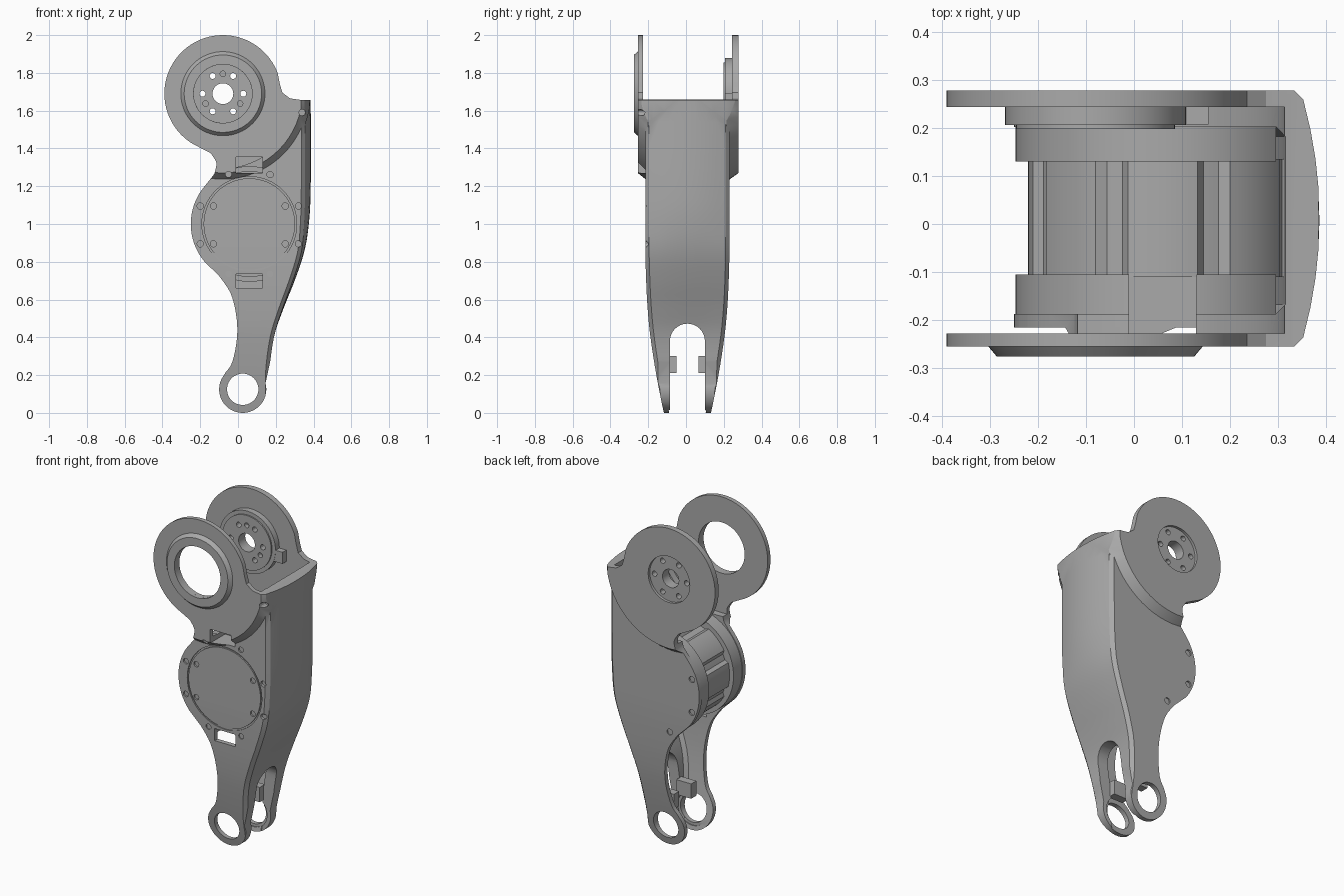
import bpy, bmesh, math
from mathutils import Vector

if "Cube" in bpy.data.objects:
    bpy.data.objects.remove(bpy.data.objects["Cube"])

grey = bpy.data.materials.new("machined_grey")
grey.use_nodes = True
GREY = (0.4, 0.4, 0.4, 1)
grey.diffuse_color = GREY
grey.node_tree.nodes["Principled BSDF"].inputs["Base Color"].default_value = GREY

HUB = (-0.08, 1.69)      # upper joint centre (x, z)
MOTOR = (0.06, 1.0)      # motor centre
LUG = (0.025, 0.125)     # lower joint centre


def finish(name, bm):
    bmesh.ops.recalc_face_normals(bm, faces=bm.faces)
    mesh = bpy.data.meshes.new(name)
    bm.to_mesh(mesh)
    bm.free()
    mesh.materials.append(grey)
    ob = bpy.data.objects.new(name, mesh)
    bpy.context.collection.objects.link(ob)
    return ob


def prism(name, pts, a, b, axis="y"):
    """Extrude a closed 2D outline along y (x, z points) or x (y, z points)."""
    bm = bmesh.new()
    place = (lambda p, t: (p[0], t, p[1])) if axis == "y" else (lambda p, t: (t, p[0], p[1]))
    face = bm.faces.new([bm.verts.new(place(p, a)) for p in pts])
    out = bmesh.ops.extrude_face_region(bm, geom=[face])
    step = Vector(place((0, 0), b - a))
    for v in out["geom"]:
        if isinstance(v, bmesh.types.BMVert):
            v.co += step
    return finish(name, bm)


def arc(c, r, a0, a1, n):
    return [(c[0] + r * math.cos(math.radians(a0 + (a1 - a0) * i / n)),
             c[1] + r * math.sin(math.radians(a0 + (a1 - a0) * i / n))) for i in range(n + 1)]


def disc(name, c, r, a, b, n=48):
    return prism(name, arc(c, r, 0, 360, n)[:-1], a, b)


def box(name, x0, x1, y0, y1, z0, z1):
    return prism(name, [(x0, z0), (x1, z0), (x1, z1), (x0, z1)], y0, y1)


def skin(name, rings, closed=False):
    """Join rings of points with quads; cap the ends unless the strip is closed."""
    bm = bmesh.new()
    vs = [[bm.verts.new(p) for p in ring] for ring in rings]
    n = len(vs[0])
    for k in range(len(vs) if closed else len(vs) - 1):
        lo, hi = vs[k], vs[(k + 1) % len(vs)]
        for i in range(n):
            j = (i + 1) % n
            bm.faces.new([lo[i], lo[j], hi[j], hi[i]])
    if not closed:
        bm.faces.new(vs[0])
        bm.faces.new(vs[-1])
    return finish(name, bm)


def lathe(name, c, profile, closed=False):
    """Turn (radius, y) points about the y axis through c."""
    return skin(name, [[(x, y, z) for x, z in arc(c, r, 0, 360, 64)[:-1]] for r, y in profile], closed)


def smooth_path(pts, n=4):
    """Catmull-Rom interpolation for tuples of any length."""
    out = []
    for i in range(len(pts) - 1):
        quad = [pts[max(i - 1, 0)], pts[i], pts[i + 1], pts[min(i + 2, len(pts) - 1)]]
        for k in range(n):
            t = k / n
            out.append(tuple(0.5 * (2 * b + (c - a) * t + (2 * a - 5 * b + 4 * c - d) * t * t
                                    + (3 * b - a - 3 * c + d) * t ** 3) for a, b, c, d in zip(*quad)))
    return out + [pts[-1]]


def envelope(name, rows):
    """Loft D-shaped sections; each row is z, right x, front y, back y, bulge."""
    rings = []
    for z, x, y0, y1, b in rows:
        lo, hi = y0 + 0.02, y1 - 0.02
        edge = [(x - b * t * t, (lo + hi) / 2 + t * (hi - lo) / 2, z) for t in [k / 4 - 1 for k in range(9)]]
        rings.append([(-1, y0, z), (x - b - 0.02, y0, z)] + edge + [(x - b - 0.02, y1, z), (-1, y1, z)])
    return skin(name, rings)


def boolean(ob, op, *others):
    for other in others:
        m = ob.modifiers.new("bool", "BOOLEAN")
        m.operation, m.solver, m.object = op, "EXACT", other
        bpy.context.view_layer.objects.active = ob
        bpy.ops.object.modifier_apply(modifier=m.name)
        bpy.data.objects.remove(other)


# Side outline of the link
right_edge = [(0.17, 0.27), (0.2, 0.4), (0.25, 0.55), (0.31, 0.7), (0.36, 0.85), (0.385, 1.0), (0.39, 1.2)]
neck = [(-0.145, 1.375), (-0.115, 1.325), (-0.125, 1.265)]
shin = [(-0.1, 0.725), (-0.04, 0.635), (-0.01, 0.52), (-0.005, 0.4), (-0.03, 0.27), (-0.065, 0.215)]
outline = (arc(LUG, 0.125, 155, 375, 28) + smooth_path(right_edge)
           + [(0.39, 1.655), (0.33, 1.657), (0.275, 1.665), (0.235, 1.695), (0.222, 1.74)]
           + arc(HUB, 0.31, 21, 246, 44) + smooth_path(neck)
           + arc(MOTOR, 0.31, 140, 220, 16) + smooth_path(shin))

# Frame body: tapered envelope plus the raised upper cheeks, trimmed to the outline
rows = [(-0.1, 0.17, -0.09, 0.105, 0), (0, 0.17, -0.117, 0.132, 0), (0.2, 0.165, -0.157, 0.172, 0),
        (0.4, 0.19, -0.188, 0.203, 0), (0.55, 0.24, -0.203, 0.218, 0.005), (0.7, 0.3, -0.211, 0.226, 0.01),
        (0.85, 0.35, -0.215, 0.23, 0.015), (1.0, 0.375, -0.215, 0.23, 0.025), (1.2, 0.385, -0.215, 0.23, 0.03),
        (1.66, 0.385, -0.215, 0.23, 0.03), (2.1, 0.385, -0.215, 0.23, 0.03)]
frame = envelope("frame", smooth_path(rows))
cheeks = lathe("cheeks", HUB, [(0.42, -0.255), (0.465, -0.2), (0.465, 0.215), (0.42, 0.278)])
boolean(cheeks, "INTERSECT", envelope("trim", [(z, 0.386, -0.256, 0.279, 0.034) for z in (1, 2.2)]))
boolean(frame, "UNION", cheeks)
boolean(frame, "INTERSECT", prism("side_outline", outline, -0.4, 0.4))

# Hollow inside, fork slot and joint holes
inner = [(z, x - 0.07, max(min(y0 + 0.028, -0.085), -0.19), min(max(y1 - 0.028, 0.1), 0.205), 0)
         for z, x, y0, y1, b in smooth_path(rows)]
slot = [(-0.085, -0.2)] + arc((0.0075, 0.38), 0.0925, 180, 0, 16) + [(0.1, -0.2)]
boolean(frame, "DIFFERENCE", envelope("hollow", inner),
        disc("cheek_hollow", HUB, 0.395, -0.228, 0.243, 64),
        prism("fork_slot", slot, -1, 1, "x"),
        disc("lug_hole", LUG, 0.083, -0.4, 0.4),
        disc("lug_counterbore", LUG, 0.1, -0.1, 0.115),
        disc("front_joint_hole", HUB, 0.155, -0.4, 0),
        disc("back_recess", HUB, 0.14, 0.262, 0.4))

# Groove around the round front cover
boolean(frame, "DIFFERENCE", lathe("cover_groove", MOTOR,
        [(0.242, -0.3), (0.251, -0.3), (0.251, -0.207), (0.242, -0.207)], True))

# Screw holes on the front and back plates
screws = [(x, z) for x in (-0.2, -0.13, 0.25, 0.32) for z in (0.895, 1.095)]
screws += [(x, z) for x in (-0.05, 0.17) for z in (0.735, 1.262)] + [(0.34, 1.59)]
for s in screws:
    boolean(frame, "DIFFERENCE", disc("screw", s, 0.017, -0.3, -0.2, 12))
for s in [(-0.2, 0.895), (-0.2, 1.095), (-0.05, 0.735)]:
    boolean(frame, "DIFFERENCE", disc("screw", s, 0.019, 0.215, 0.3, 12))

# Motor rims against each plate, with cable windows at the front
front_rim = disc("front_motor_rim", MOTOR, 0.306, -0.205, -0.105, 64)
back_rim = disc("back_motor_rim", MOTOR, 0.306, 0.13, 0.22, 64)
for rim in (front_rim, back_rim):
    boolean(rim, "INTERSECT", box("rim_trim", -1, 0.295, -1, 1, 0, 2))
for z0, z1 in ((1.27, 1.355), (0.66, 0.735)):
    for part in (frame, front_rim):
        boolean(part, "DIFFERENCE", box("cable_window", -0.01, 0.13, -0.3, -0.1, z0, z1))

# Fluted motor body
flutes = []
for k in range(96):
    a = k * math.tau / 96
    r = 0.262 if k % 12 in (5, 6, 7) else 0.28
    flutes.append((MOTOR[0] + r * math.cos(a), MOTOR[1] + r * math.sin(a)))
motor = prism("motor_body", flutes, -0.11, 0.135)

# Raised bevelled ring on the front joint
ring = lathe("front_joint_ring", HUB,
             [(0.155, -0.25), (0.155, -0.276), (0.205, -0.276), (0.227, -0.25)], True)

# Back joint boss with stop tab and bolt circle
boss = lathe("back_joint_boss", HUB, [(0.165, 0.198), (0.165, 0.206), (0.188, 0.206), (0.188, 0.25)])
boolean(boss, "UNION", box("stop_tab", 0.04, 0.155, 0.207, 0.249, 1.62, 1.69))
for part in (frame, boss):
    boolean(part, "DIFFERENCE", disc("hub_hole", HUB, 0.055, 0, 0.4))
    for p in arc(HUB, 0.108, 0, 300, 5):
        boolean(part, "DIFFERENCE", disc("bolt_hole", p, 0.016, 0, 0.4, 12))
for p in arc(HUB, 0.105, 90, 330, 2):
    boolean(boss, "DIFFERENCE", disc("dowel_hole", p, 0.015, 0, 0.225, 12))

# Stop blocks inside the fork
front_stop = box("front_fork_stop", 0.0, 0.1, -0.1, -0.05, 0.21, 0.3)
back_stop = box("back_fork_stop", 0.0, 0.1, 0.065, 0.115, 0.21, 0.3)

# Smooth curved faces, keep hard edges
parts = [frame, front_rim, back_rim, motor, ring, boss, front_stop, back_stop]
bpy.ops.object.select_all(action="DESELECT")
for ob in parts:
    ob.select_set(True)
bpy.context.view_layer.objects.active = frame
bpy.ops.object.shade_smooth_by_angle(angle=math.radians(25))
